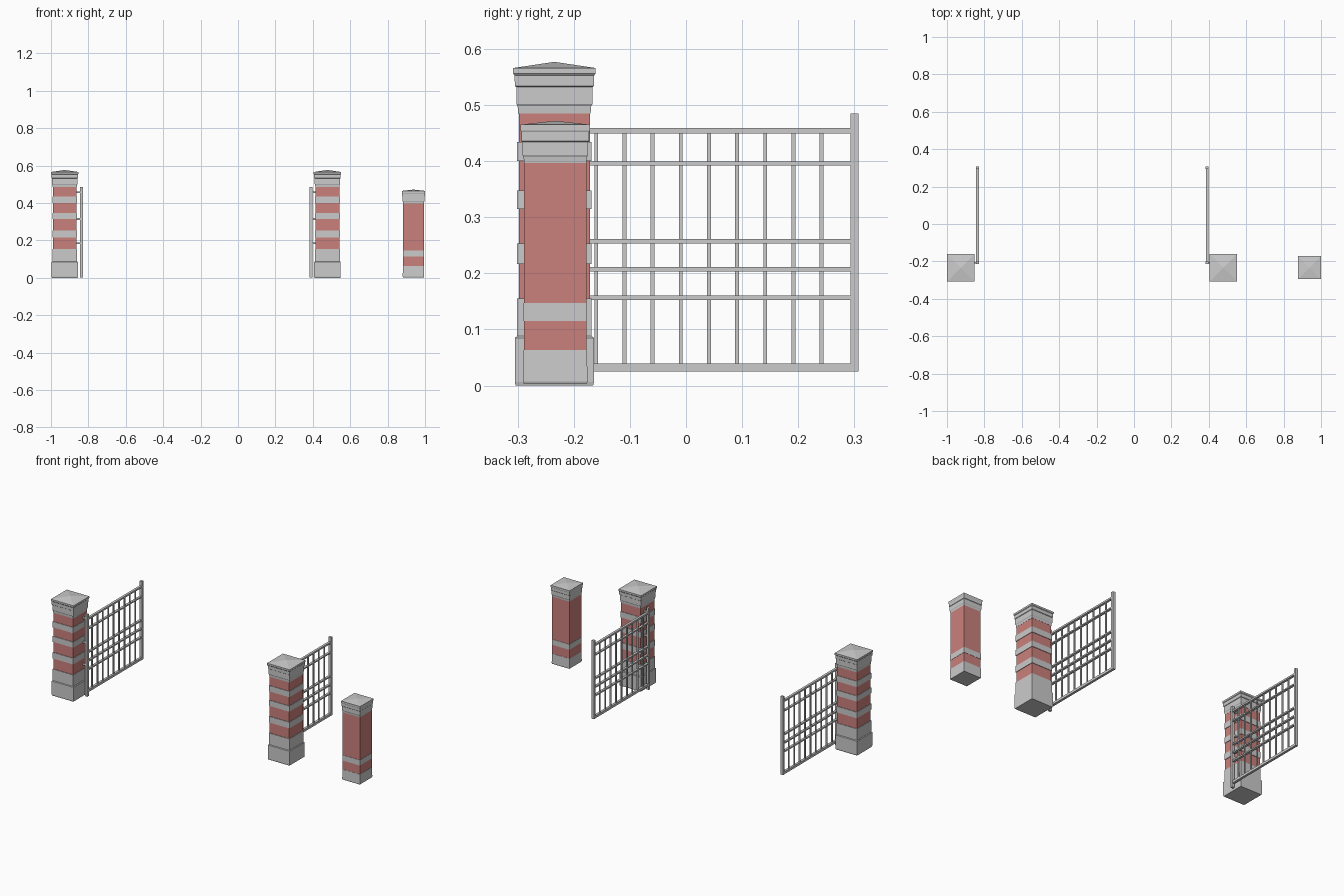
import bpy, bmesh

if "Cube" in bpy.data.objects:
    bpy.data.objects.remove(bpy.data.objects["Cube"])

brick = bpy.data.materials.new("brick_red")
brick.diffuse_color = (0.6, 0.22, 0.2, 1)
brick.use_nodes = True
brick.node_tree.nodes["Principled BSDF"].inputs["Base Color"].default_value = brick.diffuse_color


def finish(name, bm, mat=None):
    bmesh.ops.recalc_face_normals(bm, faces=bm.faces)
    me = bpy.data.meshes.new(name)
    bm.to_mesh(me)
    bm.free()
    ob = bpy.data.objects.new(name, me)
    bpy.context.collection.objects.link(ob)
    if mat:
        me.materials.append(mat)
    return ob


def stack(name, cx, cy, profile, mat=None):
    """Square block lofted through (half width, z) levels; half 0 is an apex."""
    bm = bmesh.new()
    prev = None
    for h, z in profile:
        if h == 0:
            ring = [bm.verts.new((cx, cy, z))]
        else:
            ring = [bm.verts.new((cx + sx * h, cy + sy * h, z))
                    for sx, sy in ((-1, -1), (1, -1), (1, 1), (-1, 1))]
        if prev is None:
            bm.faces.new(ring[::-1])
        else:
            for i in range(4):
                j = (i + 1) % 4
                top = ring if len(ring) == 1 else [ring[j], ring[i]]
                bm.faces.new([prev[i], prev[j]] + top)
        prev = ring
    if len(prev) == 4:
        bm.faces.new(prev)
    return finish(name, bm, mat)


def add_box(bm, x0, x1, y0, y1, z0, z1):
    vs = bmesh.ops.create_cube(bm, size=1)["verts"]
    for v in vs:
        v.co = (x1 if v.co.x > 0 else x0, y1 if v.co.y > 0 else y0,
                z1 if v.co.z > 0 else z0)


def gate_pillar(side, cx):
    cy = -0.2345
    stack(side + "_pillar_brick", cx, cy, [(0.0635, 0.14), (0.0635, 0.49)], brick)
    stack(side + "_pillar_base", cx, cy,
          [(0.069, 0), (0.0705, 0.006), (0.0705, 0.085), (0.0665, 0.088), (0.0665, 0.155)])
    for i, (z0, z1) in enumerate(((0.217, 0.253), (0.315, 0.348), (0.4, 0.434))):
        stack(f"{side}_pillar_band_{i + 1}", cx, cy, [(0.0665, z0), (0.0665, z1)])
    stack(side + "_pillar_cap", cx, cy,
          [(0.0645, 0.485), (0.0655, 0.498), (0.068, 0.502), (0.068, 0.532),
           (0.0705, 0.534), (0.071, 0.553), (0.0735, 0.556), (0.0735, 0.566), (0, 0.577)])


def gate(side, cx, toward):
    """Barred gate leaf; toward is the x direction of its pillar."""
    w = 0.008
    bm = bmesh.new()
    add_box(bm, cx - w, cx + w, -0.215, -0.201, 0.003, 0.485)
    add_box(bm, cx - w, cx + w, 0.293, 0.307, 0.025, 0.485)
    finish(side + "_gate_posts", bm)

    bm = bmesh.new()
    for z0, z1 in ((0.025, 0.039), (0.153, 0.161), (0.203, 0.211),
                   (0.253, 0.261), (0.392, 0.399), (0.449, 0.459)):
        add_box(bm, cx - 0.007, cx + 0.007, -0.201, 0.293, z0, z1)
    finish(side + "_gate_rails", bm)

    bm = bmesh.new()
    for i in range(9):
        y = -0.16 + i * 0.0502
        add_box(bm, cx - 0.0035, cx + 0.0035, y - 0.0035, y + 0.0035, 0.035, 0.453)
    finish(side + "_gate_bars", bm)

    bm = bmesh.new()
    for z in (0.185, 0.315, 0.458):
        xs = sorted((cx, cx + toward * 0.032))
        add_box(bm, xs[0], xs[1], -0.212, -0.204, z - 0.005, z + 0.005)
    finish(side + "_gate_hinges", bm)


# Two tall gate pillars with their open gate leaves
for side, px, gx, toward in (("left", -0.9265, -0.837, -1), ("right", 0.478, 0.391, 1)):
    gate_pillar(side, px)
    gate(side, gx, toward)

# Smaller side pillar
sx, sy = 0.938, -0.233
stack("small_pillar_brick", sx, sy, [(0.0555, 0.05), (0.0555, 0.41)], brick)
stack("small_pillar_base", sx, sy, [(0.056, 0.003), (0.0575, 0.007), (0.0565, 0.063)])
stack("small_pillar_band", sx, sy, [(0.057, 0.115), (0.057, 0.147)])
stack("small_pillar_cap", sx, sy,
      [(0.0555, 0.397), (0.0565, 0.407), (0.0585, 0.411), (0.0585, 0.434),
       (0.0605, 0.436), (0.0605, 0.452), (0.062, 0.455), (0.062, 0.465), (0, 0.472)])
